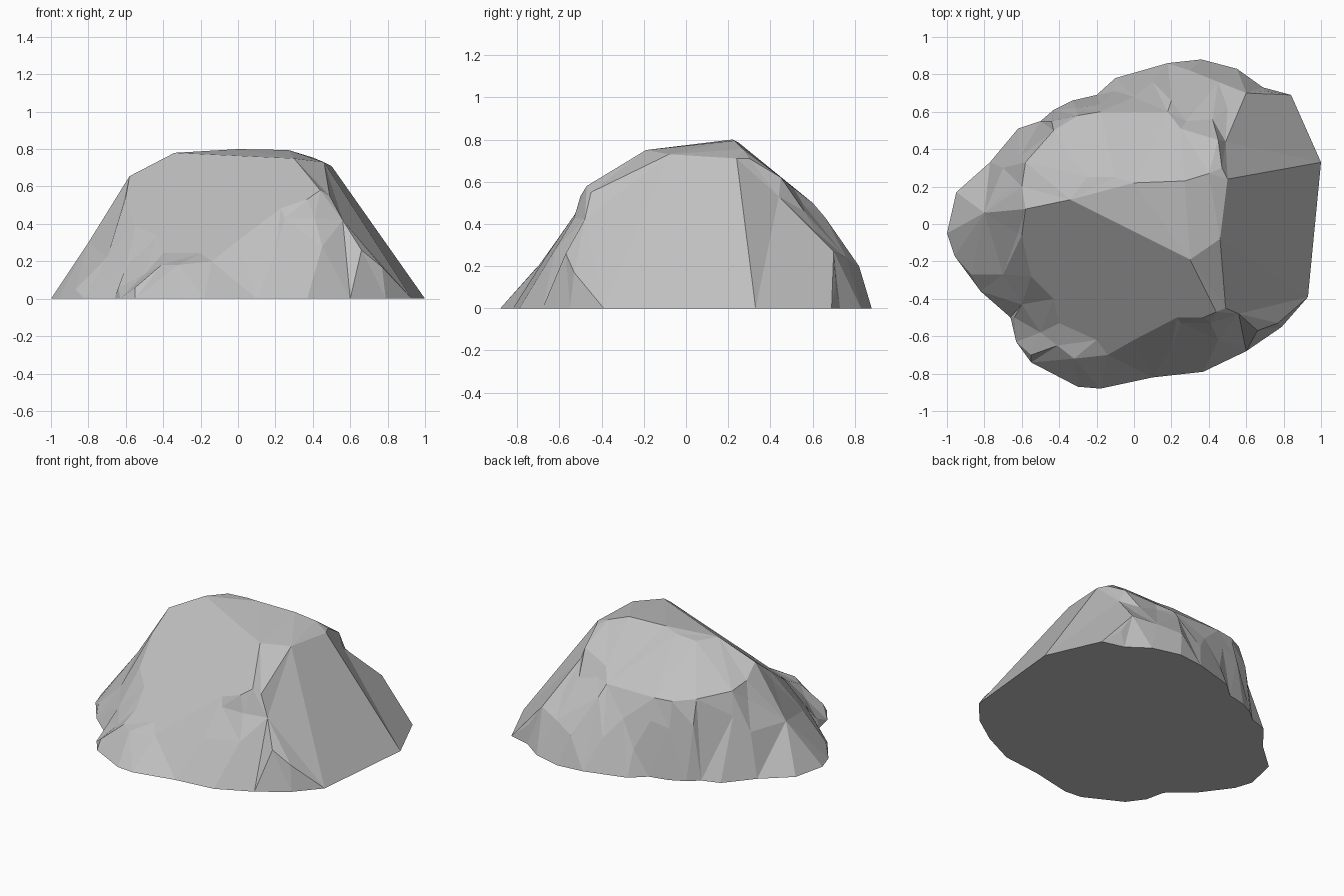
import bpy
import bmesh
import math
from mathutils import Vector
from mathutils.geometry import delaunay_2d_cdt

cube = bpy.data.objects.get("Cube")
if cube:
    bpy.data.objects.remove(cube, do_unlink=True)

# One even stone grey
stone = bpy.data.materials.new("stone grey")
stone.use_nodes = True
stone.diffuse_color = (0.53, 0.53, 0.53, 1)
stone.node_tree.nodes["Principled BSDF"].inputs["Base Color"].default_value = stone.diffuse_color


def front_slope(x, y):
    """Height of the big sloping face at the front."""
    return 0.78 + 0.343 * (x + 0.34) + 0.78 * (y - 0.13)


def on_slope(*places):
    return [(x, y, front_slope(x, y)) for x, y in places]


# Outline on the ground, counter-clockwise from the left tip
ground_outline = [
    (-1, -.05), (-.96, -.17), (-.82, -.36), (-.66, -.5), (-.63, -.63), (-.55, -.74),
    (-.3, -.87), (-.18, -.88), (.1, -.82), (.37, -.79), (.6, -.68), (.79, -.55),
    (.93, -.39), (1, .33), (.84, .69), (.69, .73), (.55, .83), (.36, .88),
    (.18, .86), (-.1, .78), (-.2, .69), (-.33, .66), (-.43, .61), (-.5, .55),
    (-.62, .51), (-.77, .33), (-.95, .17)]
ground = [(x, y, 0) for x, y in ground_outline]

# Corners shared by neighbouring facets
left_shoulder = (-.58, .08, .655)
crest_left = (-.34, .13, .78)
crest_front = (.3, -.19, .75)
crest_side = (.46, -.08, .73)
crest_back = (.5, .24, .71)
notch = (.44, -.47, .58)
side_foot = (1, .33, 0)
front_foot = (.93, -.39, 0)

# Crest line between the crown and the back facet
crest_line = [crest_left, (-.25, .25, .775), (-.1, .25, .785), (0, .22, .8),
              (.27, .23, .795), (.4, .27, .755)]

# Facet borders, kept as hard creases
front_facet = ([left_shoulder, crest_left, crest_front, notch]
               + on_slope((.37, -.5), (.23, -.5), (0, -.62), (-.2, -.62),
                          (-.4, -.53), (-.43, -.4), (-.55, -.28), (-.6, -.06)))
crown = crest_line + [crest_back, crest_side, crest_front]
back_facet = crest_line + [(.47, .3, .71), (.45, .45, .62), (.25, .51, .57), (.18, .6, .5),
                           (-.18, .6, .5), (-.3, .58, .5), (-.43, .5, .52),
                           (-.58, .33, .55), (-.6, .2, .58), left_shoulder]
side_facet = [crest_side, crest_back, side_foot, front_foot, (.77, -.53, .17),
              (.66, -.57, .26), (.56, -.48, .42), (.49, -.45, .55)]
back_side_facet = [crest_back, side_foot, (.84, .69, 0), (.6, .7, .27), (.49, .44, .53)]

# Loose knobs on the rough lower slopes
knobs = [
    (.25, -.53, .43), (.41, -.53, .43), (.2, -.66, .25), (.45, -.62, .28),
    (-.14, -.7, .2), (-.32, -.72, .18), (-.41, -.65, .18),
    (-.55, -.7, .06), (-.5, -.58, .13), (-.6, -.43, .17), (-.64, -.5, .06),
    (-.7, -.27, .22), (-.87, -.27, .05), (-.62, -.05, .49), (-.8, .06, .3),
    (-.7, .3, .29), (-.63, .23, .47), (-.61, .36, .4), (-.44, .55, .36),
    (-.31, .62, .33), (-.18, .64, .36), (0, .68, .34), (.2, .66, .43),
    (.28, .55, .5), (.42, .56, .46), (.5, .62, .36), (.3, .82, .2),
    (.1, .76, .21), (.45, .76, .24), (.7, .71, .12), (-.1, .71, .17)]


# Gather every border, then triangulate them in plan
points, creases = [], []


def add_border(border):
    start, count = len(points), len(border)
    points.extend(border)
    creases.extend((start + i, start + (i + 1) % count) for i in range(count))


for border in (ground, front_facet, crown, back_facet, side_facet, back_side_facet):
    add_border(border)
points.extend(knobs)

plan = [Vector(p[:2]) for p in points]
flat_verts, _, triangles, sources, _, _ = delaunay_2d_cdt(plan, creases, [], 1, 0.0005)

# Lift the plan to its heights
bm = bmesh.new()
for place, source in zip(flat_verts, sources):
    bm.verts.new((place.x, place.y, points[source[0]][2]))
bm.verts.ensure_lookup_table()
for triangle in triangles:
    bm.faces.new([bm.verts[i] for i in triangle])

# Close the underside and merge triangles lying in one plane
rim = [e for e in bm.edges if e.is_boundary]
bmesh.ops.contextual_create(bm, geom=rim)
bmesh.ops.dissolve_limit(bm, angle_limit=math.radians(2), verts=bm.verts[:], edges=bm.edges[:])
bmesh.ops.recalc_face_normals(bm, faces=bm.faces[:])

mesh = bpy.data.meshes.new("boulder")
bm.to_mesh(mesh)
bm.free()
mesh.materials.append(stone)
boulder = bpy.data.objects.new("boulder", mesh)
bpy.context.collection.objects.link(boulder)
